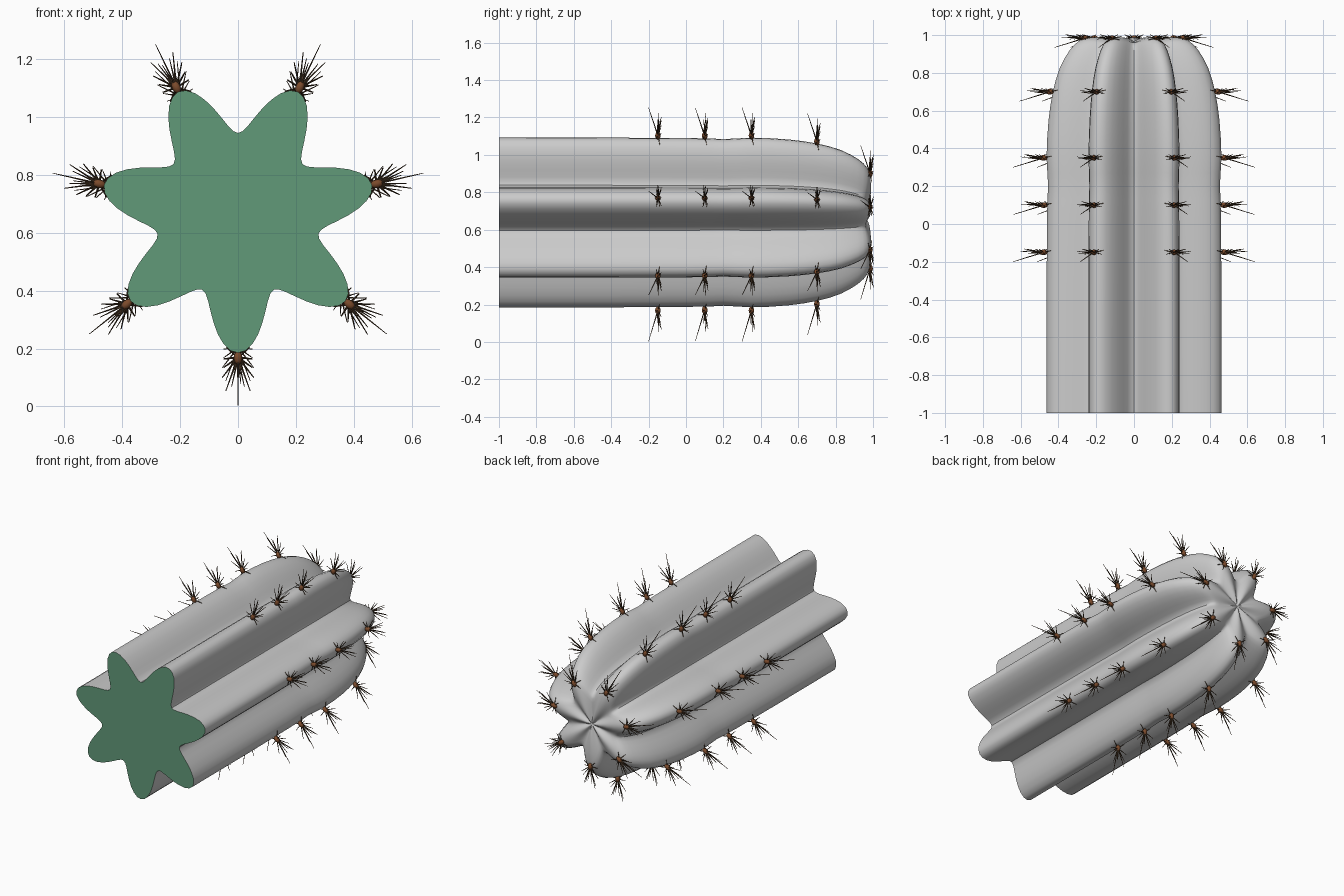
import bpy, bmesh, math
from mathutils import Vector, Matrix

if "Cube" in bpy.data.objects:
    bpy.data.objects.remove(bpy.data.objects["Cube"])

RIBS, SEG, CZ = 7, 16, 0.66
N = RIBS * SEG


def material(name, rgb):
    m = bpy.data.materials.new(name)
    m.diffuse_color = (*rgb, 1)
    m.use_nodes = True
    m.node_tree.nodes["Principled BSDF"].inputs["Base Color"].default_value = m.diffuse_color
    return m


def make_object(name, bm, mats=()):
    me = bpy.data.meshes.new(name)
    bm.normal_update()
    bm.to_mesh(me)
    bm.free()
    ob = bpy.data.objects.new(name, me)
    bpy.context.collection.objects.link(ob)
    for m in mats:
        me.materials.append(m)
    bpy.context.view_layer.objects.active = ob
    ob.select_set(True)
    bpy.ops.object.shade_smooth_by_angle(angle=math.radians(40))
    ob.select_set(False)
    return ob


def rib_angle(i):
    return -math.pi / 2 + i * math.tau / RIBS


# Ribbed stem: (y, scale, groove dip) stations from cut end to rounded tip
stations = [(-1, 1, 0), (-0.4, 1, 0), (0, 0.995, 0), (0.13, 0.99, 0), (0.2, 0.982, 0),
            (0.27, 0.99, 0), (0.35, 1, 0), (0.45, 0.993, 0), (0.55, 0.977, 0),
            (0.63, 0.955, 0), (0.7, 0.928, 0), (0.77, 0.89, 0), (0.83, 0.845, 0),
            (0.88, 0.79, 0.003), (0.92, 0.735, 0.006), (0.95, 0.68, 0.01),
            (0.97, 0.625, 0.015), (0.981, 0.57, 0.02), (0.987, 0.49, 0.025),
            (0.989, 0.38, 0.027), (0.987, 0.26, 0.025), (0.982, 0.15, 0.02),
            (0.974, 0.06, 0.01)]
bm = bmesh.new()
rings = []
for y, s, dip in stations:
    ring = []
    for k in range(N):
        a = rib_angle(0) + k * math.tau / N
        c = math.cos(RIBS * k * math.tau / N)
        r = s * (0.38 + 0.095 * c)
        ring.append(bm.verts.new((r * math.cos(a), y - dip * (1 - c) / 2,
                                  CZ + r * math.sin(a))))
    rings.append(ring)
tip = bm.verts.new((0, 0.966, CZ))
for k in range(N):
    j = (k + 1) % N
    for a, b in zip(rings, rings[1:]):
        bm.faces.new((a[k], b[k], b[j], a[j]))
    bm.faces.new((rings[-1][k], tip, rings[-1][j]))
cap = bm.faces.new(rings[0])
cap.material_index = 1
bmesh.ops.recalc_face_normals(bm, faces=bm.faces[:])
stem = make_object("cactus_stem", bm, (material("stem_grey", (0.8, 0.8, 0.8)),
                                       material("cut_green", (0.12, 0.32, 0.19))))

# Spine tips relative to a bud: (sideways, along stem, outward)
fan = [(0, -0.05, 0.165), (0.01, 0.012, 0.09)]
for t, y, r in [(0.042, 0.005, 0.115), (0.022, 0.018, 0.1), (0.055, -0.005, 0.07),
                (0.05, 0.018, 0.035), (0.05, -0.01, 0.005), (0.04, 0.01, -0.035)]:
    fan += [(t, y, r), (-t, y, r)]

# Buds and spines repeated along every rib crest
rows = [(-0.15, 0.492), (0.1, 0.49), (0.35, 0.492), (0.7, 0.457), (0.984, 0.268)]
buds, spines = bmesh.new(), bmesh.new()
for i in range(RIBS):
    a = rib_angle(i)
    out = Vector((math.cos(a), 0, math.sin(a)))
    side = Vector((-math.sin(a), 0, math.cos(a)))
    along = Vector((0, 1, 0))
    basis = Matrix((side, along, out)).transposed().to_4x4()
    for y, r in rows:
        p = Vector((0, y, CZ)) + out * r
        bmesh.ops.create_uvsphere(buds, u_segments=10, v_segments=8, radius=1,
                                  matrix=Matrix.Translation(p) @ basis
                                  @ Matrix.Diagonal((0.015, 0.015, 0.022, 1)))
        for t, v, o in fan:
            d = side * t + along * v + out * o
            rot = d.to_track_quat('Z', 'Y').to_matrix().to_4x4()
            bmesh.ops.create_cone(spines, cap_ends=True, segments=5, radius1=0.0038,
                                  radius2=0.0012, depth=d.length,
                                  matrix=Matrix.Translation(p + d / 2) @ rot)
for b in (buds, spines):
    bmesh.ops.recalc_face_normals(b, faces=b.faces[:])
make_object("spine_buds", buds, (material("bud_brown", (0.2, 0.07, 0.025)),))
make_object("spines", spines, (material("spine_brown", (0.07, 0.04, 0.02)),))
